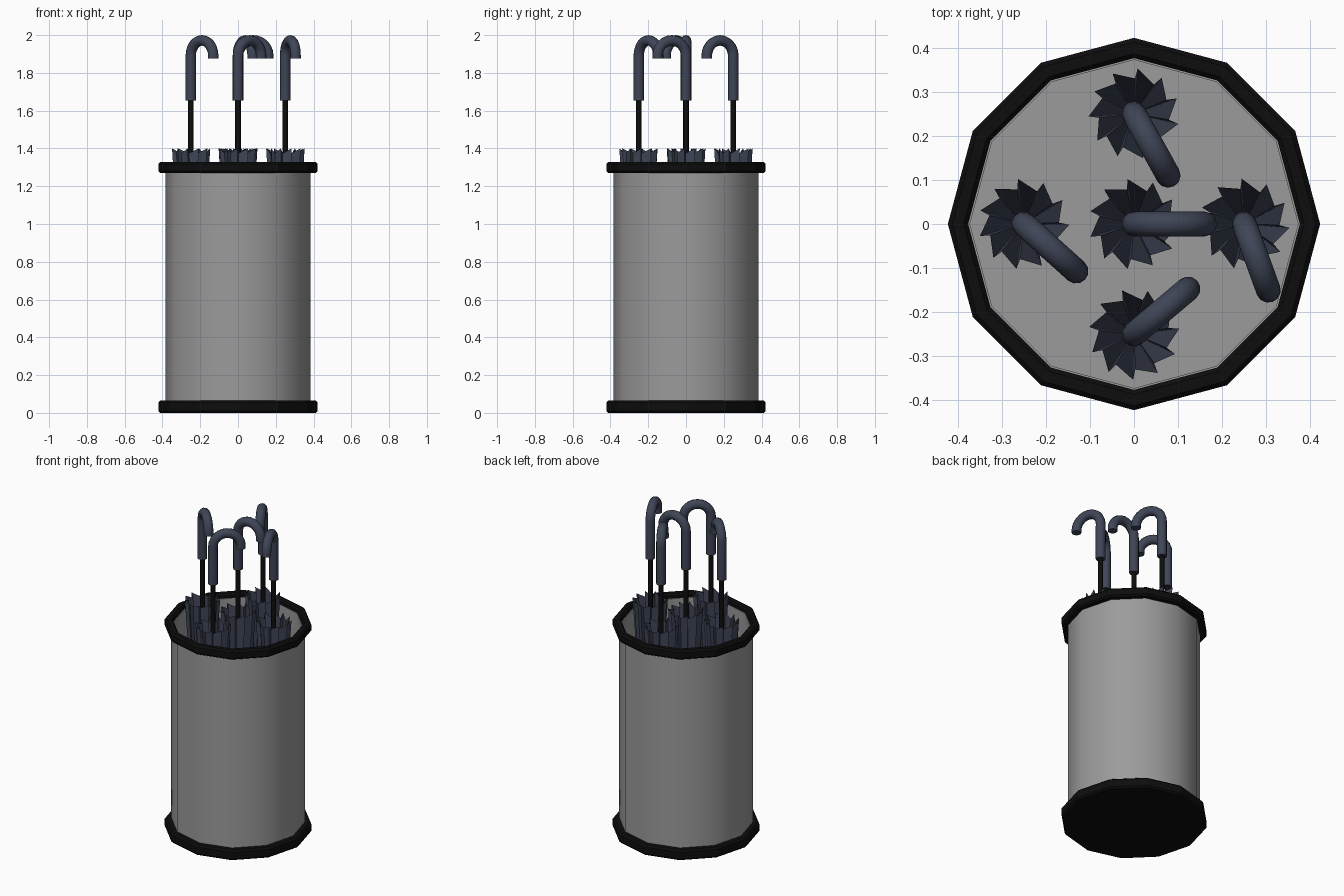
import bpy, bmesh
from math import sin, cos, pi, radians
from mathutils import Vector

old = bpy.data.objects.get("Cube")
if old:
    bpy.data.objects.remove(old)


def material(name, color):
    m = bpy.data.materials.new(name)
    m.use_nodes = True
    m.diffuse_color = (*color, 1)
    m.node_tree.nodes["Principled BSDF"].inputs["Base Color"].default_value = (*color, 1)
    return m


GREY = material("grey metal", (0.33, 0.33, 0.33))
BLACK = material("black", (0.004, 0.004, 0.004))
NAVY = material("navy", (0.05, 0.06, 0.095))


def finish(name, bm, mat, smooth=None):
    bmesh.ops.recalc_face_normals(bm, faces=bm.faces)
    mesh = bpy.data.meshes.new(name)
    bm.to_mesh(mesh)
    bm.free()
    mesh.materials.append(mat)
    ob = bpy.data.objects.new(name, mesh)
    bpy.context.collection.objects.link(ob)
    if smooth:
        bpy.ops.object.select_all(action='DESELECT')
        ob.select_set(True)
        bpy.context.view_layer.objects.active = ob
        bpy.ops.object.shade_smooth_by_angle(angle=radians(smooth))
    return ob


def bridge(bm, a, b):
    n = len(a)
    for i in range(n):
        bm.faces.new((a[i], a[(i + 1) % n], b[(i + 1) % n], b[i]))


def lathe(name, profile, mat, sides=12, closed=False, smooth=None):
    """Revolve (radius, height) points; an open profile is capped at both ends."""
    bm = bmesh.new()
    rings = [[bm.verts.new((r * cos(2 * pi * i / sides), r * sin(2 * pi * i / sides), z))
              for i in range(sides)] for r, z in profile]
    for a, b in zip(rings, rings[1:]):
        bridge(bm, a, b)
    if closed:
        bridge(bm, rings[-1], rings[0])
    else:
        bm.faces.new(rings[0])
        bm.faces.new(rings[-1])
    return finish(name, bm, mat, smooth)


def tube(name, path, radius, mat, sides=12):
    """Round tube along a path lying in the XZ plane, with flat ends."""
    bm = bmesh.new()
    rings = []
    for i, p in enumerate(path):
        t = (path[min(i + 1, len(path) - 1)] - path[max(i - 1, 0)]).normalized()
        side = Vector((0, 1, 0))
        up = t.cross(side)
        rings.append([bm.verts.new(p + radius * (cos(a) * side + sin(a) * up))
                      for a in (2 * pi * k / sides for k in range(sides))])
    for a, b in zip(rings, rings[1:]):
        bridge(bm, a, b)
    bm.faces.new(rings[0])
    bm.faces.new(rings[-1])
    return finish(name, bm, mat, 50)


def canopy(name, teeth=11):
    """Furled cloth: an open pleated cone with sawtooth folds."""
    bm = bmesh.new()
    step = 2 * pi / teeth
    top, low = [], []
    for i in range(teeth):
        for r, a, z in ((0.103, 0, 1.4), (0.08, 0.1, 1.375)):
            ang = (i + a) * step
            d = Vector((cos(ang), sin(ang), 0))
            top.append(bm.verts.new(d * r + Vector((0, 0, z))))
            low.append(bm.verts.new(d * r * 0.25 + Vector((0, 0, 0.2))))
    bridge(bm, low, top)
    bm.faces.new(low)
    return finish(name, bm, NAVY)


# Stand: open can with black bevelled bands
lathe("can_body", [(0.385, 0.03), (0.385, 1.3), (0.372, 1.3), (0.372, 0.07)], GREY, smooth=40)
R, B = 0.422, 0.01
lathe("base_band", [(R - B, 0), (R, B), (R, 0.065 - B), (R - B, 0.065), (0.38, 0.065)], BLACK)
lathe("top_rim", [(R - B, 1.27), (R, 1.27 + B), (R, 1.328 - B), (R - B, 1.328),
                  (0.376 + B, 1.328), (0.376, 1.328 - B), (0.376, 1.27 + B),
                  (0.376 + B, 1.27)], BLACK, closed=True)

# Umbrellas: position, handle heading and cloth rotation in degrees
HOOK = 0.08
hook_path = [Vector((0, 0, 1.655))]
hook_path += [Vector((HOOK - HOOK * cos(pi * i / 12), 0, 1.892 + HOOK * sin(pi * i / 12)))
              for i in range(13)]
hook_path.append(Vector((2 * HOOK, 0, 1.875)))
umbrellas = {
    "middle": (0, 0, 0, 0),
    "left": (0.25, 0, -70, -5),
    "right": (-0.25, 0, -42, -1),
    "front": (0, -0.25, 40, 7),
    "back": (0, 0.25, -61, -13),
}
for key, (x, y, heading, turn) in umbrellas.items():
    handle = tube(key + "_umbrella_handle", hook_path, 0.028, NAVY)
    shaft = lathe(key + "_umbrella_shaft", [(0.015, 0.1), (0.015, 1.67)], BLACK, 8, smooth=50)
    cloth = canopy(key + "_umbrella_cloth")
    for ob, angle in ((handle, heading), (shaft, heading), (cloth, turn)):
        ob.location = (x, y, 0)
        ob.rotation_euler.z = radians(angle)
